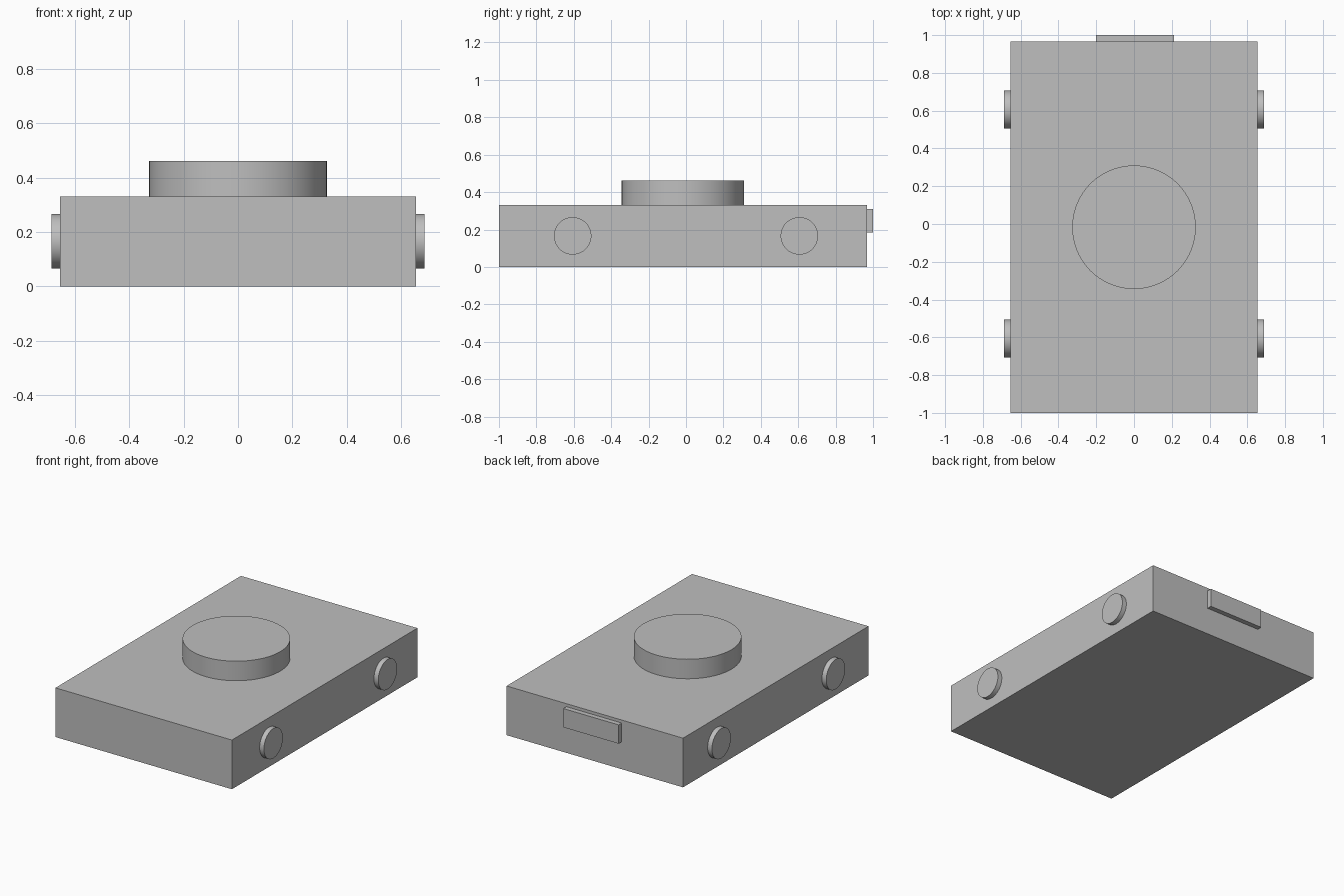
import bpy
import math

if "Cube" in bpy.data.objects:
    bpy.data.objects.remove(bpy.data.objects["Cube"], do_unlink=True)

GREY = (0.52, 0.52, 0.52, 1.0)
grey = bpy.data.materials.new("plain grey")
grey.use_nodes = True
grey.diffuse_color = GREY
grey.node_tree.nodes["Principled BSDF"].inputs["Base Color"].default_value = GREY


def finish(name):
    obj = bpy.context.object
    obj.name = name
    obj.data.materials.append(grey)
    return obj


def box(name, low, high):
    centre = [(a + b) / 2 for a, b in zip(low, high)]
    bpy.ops.mesh.primitive_cube_add(size=1, location=centre)
    obj = finish(name)
    obj.scale = [b - a for a, b in zip(low, high)]
    bpy.ops.object.transform_apply(location=False, rotation=False, scale=True)


def disc(name, radius, depth, centre, turn=0.0):
    bpy.ops.mesh.primitive_cylinder_add(
        vertices=96, radius=radius, depth=depth, location=centre, rotation=(0, turn, 0))
    finish(name)
    bpy.ops.object.shade_smooth_by_angle(angle=math.radians(30))


# Main slab
box("body", (-0.655, -1.0, 0.0), (0.655, 0.967, 0.33))

# Round platform on top, sunk slightly into the slab
disc("top_disc", 0.327, 0.15, (0, -0.017, 0.386))

# Raised plate on the back
box("back_plate", (-0.2, 0.95, 0.184), (0.211, 1.0, 0.31))

# Small wheel discs, two on each side
for side, side_name in ((1, "left"), (-1, "right")):
    for y, end_name in ((-0.606, "front"), (0.606, "back")):
        disc(f"{end_name}_{side_name}_wheel", 0.1, 0.05,
             (side * 0.662, y, 0.166), math.pi / 2)
